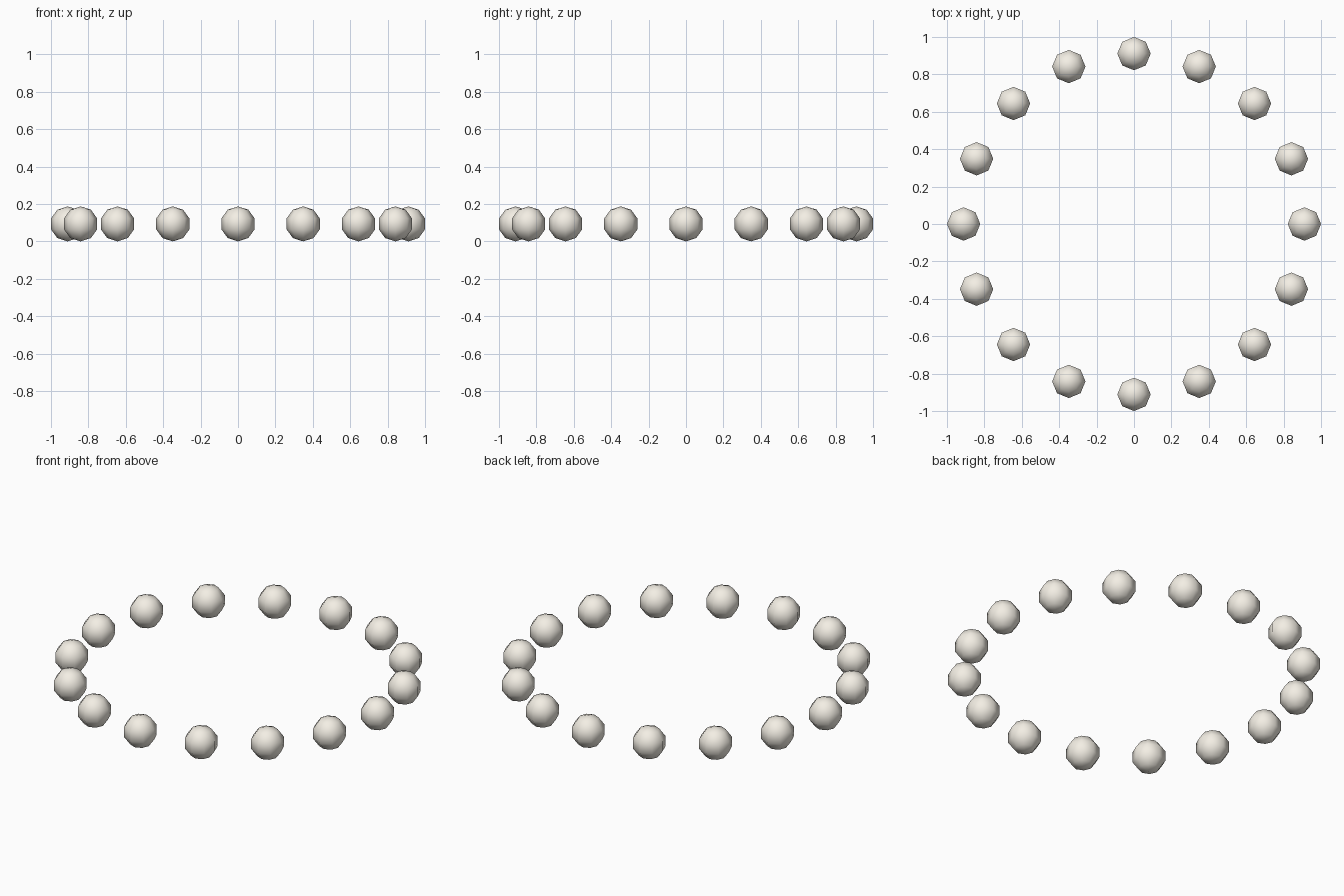
import bpy
from math import cos, sin, tau

if "Cube" in bpy.data.objects:
    bpy.data.objects.remove(bpy.data.objects["Cube"])

COUNT = 16
BEAD_R = 0.0936
RING_R = 0.911

# Warm ivory colour
ivory = bpy.data.materials.new("ivory")
ivory.diffuse_color = (0.90, 0.86, 0.78, 1.0)
ivory.use_nodes = True
ivory.node_tree.nodes["Principled BSDF"].inputs["Base Color"].default_value = ivory.diffuse_color

# Ring of low-poly beads resting on the ground
for i in range(COUNT):
    a = tau * i / COUNT
    bpy.ops.mesh.primitive_uv_sphere_add(
        segments=8, ring_count=5, radius=BEAD_R,
        location=(RING_R * cos(a), RING_R * sin(a), BEAD_R))
    bead = bpy.context.object
    bead.name = f"bead_{i + 1:02d}"
    bead.data.materials.append(ivory)
    bpy.ops.object.shade_smooth()
